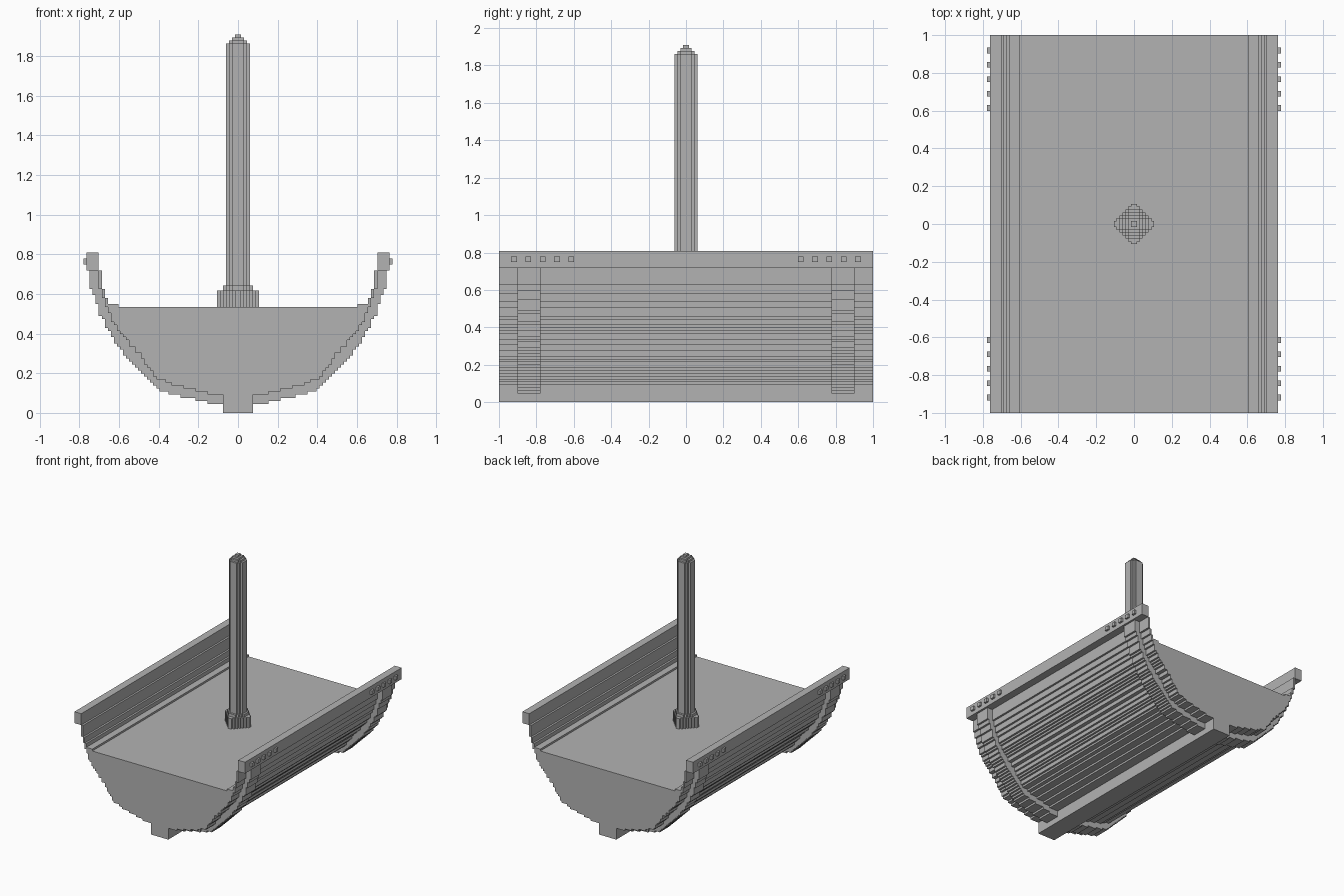
import bpy
import bmesh

cube = bpy.data.objects.get("Cube")
if cube:
    bpy.data.objects.remove(cube)

V = 2 / 131  # size of one block; all lengths below are in blocks
HALF = 65.5  # half the hull length

grey = bpy.data.materials.new("plain grey")
grey.diffuse_color = (0.45, 0.45, 0.45, 1)
grey.use_nodes = True
grey.node_tree.nodes["Principled BSDF"].inputs["Base Color"].default_value = grey.diffuse_color


def clean(points):
    """Drop repeated and in-line points from a closed outline."""
    pts = [p for i, p in enumerate(points) if p != points[i - 1]]
    out = []
    for i, p in enumerate(pts):
        a, b = pts[i - 1], pts[(i + 1) % len(pts)]
        if not (a[0] == p[0] == b[0] or a[1] == p[1] == b[1]):
            out.append(p)
    return out


def extrude(name, outline, lo, hi, axis):
    """Prism from a flat outline: axis 'y' takes (x, z), axis 'z' takes (x, y)."""
    bm = bmesh.new()
    place = (lambda a, b, t: (a * V, t * V, b * V)) if axis == "y" else \
            (lambda a, b, t: (a * V, b * V, t * V))
    face = bm.faces.new([bm.verts.new(place(a, b, lo)) for a, b in clean(outline)])
    grown = bmesh.ops.extrude_face_region(bm, geom=[face])["geom"]
    for v in grown:
        if isinstance(v, bmesh.types.BMVert):
            v.co["xyz".index(axis)] = hi * V
    bmesh.ops.recalc_face_normals(bm, faces=bm.faces)
    mesh = bpy.data.meshes.new(name)
    bm.to_mesh(mesh)
    bm.free()
    mesh.materials.append(grey)
    obj = bpy.data.objects.new(name, mesh)
    bpy.context.collection.objects.link(obj)
    return obj


def box(name, x0, x1, y0, y1, z0, z1):
    return extrude(name, [(x0, z0), (x1, z0), (x1, z1), (x0, z1)], y0, y1, "y")


def curve(points, z):
    """Half width at height z, rounded to whole blocks."""
    for (za, xa), (zb, xb) in zip(points, points[1:]):
        if z <= zb:
            return round(xa + (xb - xa) * (z - za) / (zb - za))
    return points[-1][1]


def steps(width, z0, z1):
    """Stair outline going up, one step per block of height."""
    return [p for z in range(z0, z1) for p in ((width(z), z), (width(z), z + 1))]


def mirrored(points):
    return points + [(-x, z) for x, z in reversed(points)]


def round_rows(rows):
    """Four-way symmetric stepped outline from half widths per row."""
    half = [(w, j + k) for j, w in enumerate(rows) for k in (0, 1)]
    side = [(x, -y) for x, y in reversed(half)] + half
    return mirrored(side)


# Cross-section curves as (height, half width)
SHELL = [(6, 10), (9, 22), (11, 27), (15, 30), (19, 32.5), (22, 35.5), (25, 38),
         (29, 41), (33, 43), (36, 44), (37, 44), (38, 45), (40, 45), (41, 46), (47, 46)]
RIB = [(3, 10), (6, 23), (7, 26), (11, 30), (14, 33), (18, 37), (22, 40), (25, 42),
       (29, 44), (33, 46), (37, 47), (40, 48), (41, 49), (47, 49)]


def shell(z):
    return curve(SHELL, z) if z >= 6 else 5


def rib(z):
    return curve(RIB, z)


# Hull: solid up to the deck, thin walls above it
DECK, LEDGE, RAIL = 35, 36, 47
inner_wall = steps(lambda z: shell(z) - 1, LEDGE, RAIL)[::-1]
hull_side = steps(shell, 6, RAIL) + inner_wall + [(39.5, LEDGE), (39.5, DECK)]
extrude("hull", mirrored(hull_side), -HALF, HALF, "y")
box("keel", -5, 5, -HALF, HALF, 0, 6)

# Ribs, rails and pegs on both sides
rib_band = steps(rib, 3, RAIL) + steps(shell, 3, RAIL)[::-1]
for side, sx in (("left", 1), ("right", -1)):
    box(side + "_rail", sx * 46, sx * 50, -HALF, HALF, RAIL, 53)
    for end, sy in (("front", -1), ("back", 1)):
        extrude(f"{side}_{end}_rib", [(sx * x, z) for x, z in rib_band],
                sy * 51, sy * 59, "y")
        for i in range(5):
            y = sy * (40.2 + 5 * i)
            box(f"{side}_{end}_peg_{i + 1}", sx * 50, sx * 51, y - 1, y + 1, 49, 51)

# Mast: stepped foot, round post and tapered tip
extrude("mast_foot", round_rows([7, 6, 5, 4, 3, 2, 1]), DECK, 40.5, "z")
extrude("mast_collar", round_rows([5, 5, 4, 3, 2]), 40.5, 42, "z")
extrude("mast_post", round_rows([4, 4, 3, 2]), 42, 122, "z")
for i, rows in enumerate(([3, 3, 2], [2, 2], [1])):
    extrude(f"mast_tip_{i + 1}", round_rows(rows), 122 + i, 123 + i, "z")
